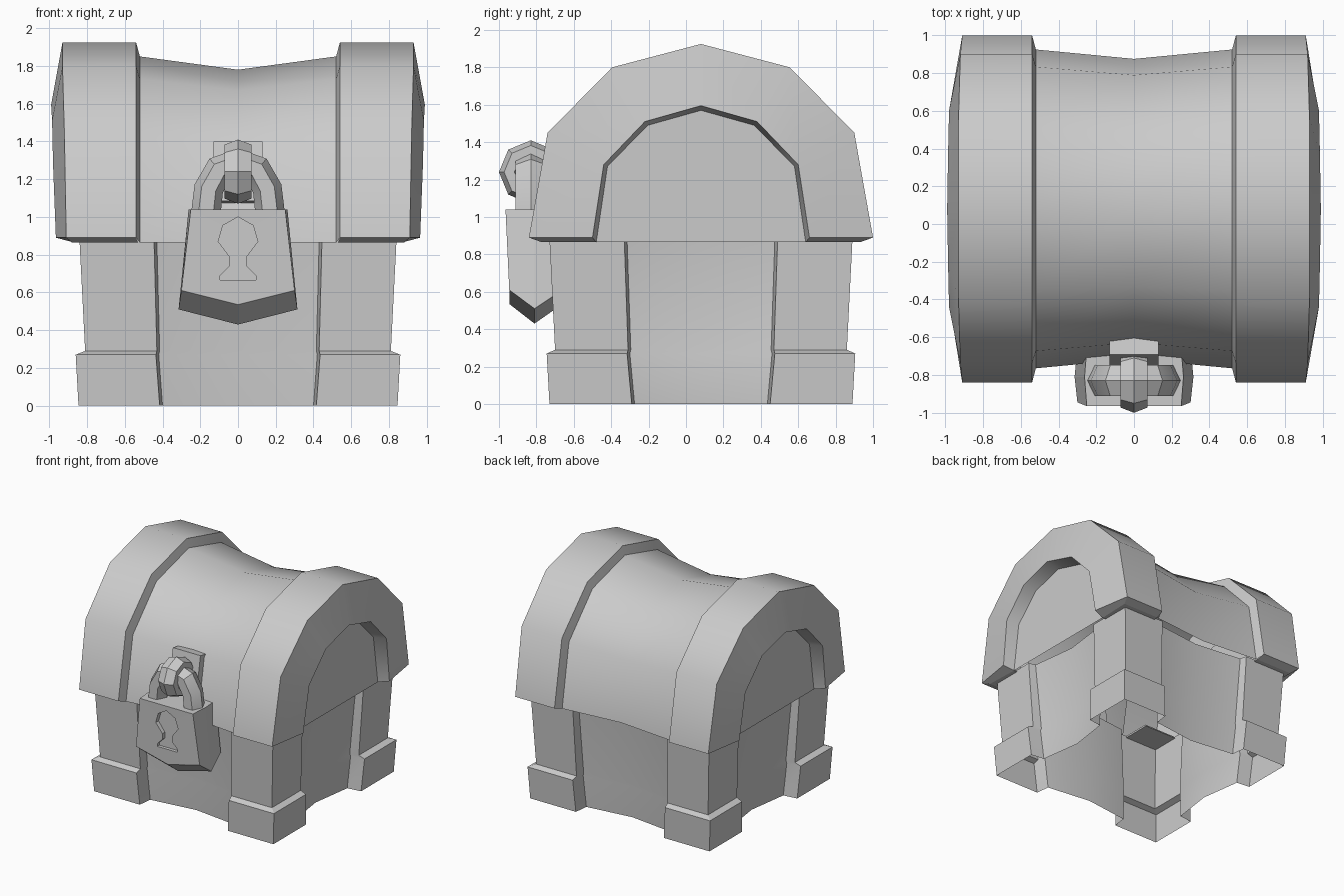
import bpy, bmesh
from math import pi, cos, sin, radians
from mathutils import Vector, Matrix

if "Cube" in bpy.data.objects:
    bpy.data.objects.remove(bpy.data.objects["Cube"], do_unlink=True)

MID = 0.08  # depth centre of the chest

grey = bpy.data.materials.new("plain grey")
grey.use_nodes = True
grey.diffuse_color = (0.6, 0.6, 0.6, 1)
grey.node_tree.nodes["Principled BSDF"].inputs["Base Color"].default_value = (0.6, 0.6, 0.6, 1)


def finish(name, bm, angle=0):
    """Turn a bmesh into a named object, smooth below the given angle."""
    bmesh.ops.recalc_face_normals(bm, faces=bm.faces)
    mesh = bpy.data.meshes.new(name)
    bm.to_mesh(mesh)
    bm.free()
    mesh.materials.append(grey)
    ob = bpy.data.objects.new(name, mesh)
    bpy.context.collection.objects.link(ob)
    if angle:
        bpy.ops.object.select_all(action='DESELECT')
        ob.select_set(True)
        bpy.context.view_layer.objects.active = ob
        bpy.ops.object.shade_smooth_by_angle(angle=radians(angle))
    return ob


def loft(name, loops, closed=True, caps=True, angle=0, ring=False):
    """Skin a row of loops that have equal point counts."""
    bm = bmesh.new()
    rows = [[bm.verts.new(p) for p in loop] for loop in loops]
    n = len(rows[0])
    pairs = list(zip(rows, rows[1:])) + ([(rows[-1], rows[0])] if ring else [])
    for a, b in pairs:
        for i in range(n if closed else n - 1):
            j = (i + 1) % n
            bm.faces.new((a[i], a[j], b[j], b[i]))
    if caps:
        bm.faces.new(rows[0])
        bm.faces.new(rows[-1])
    return finish(name, bm, angle)


# Base: open shell with corner posts, feet and bowed walls
def plan(z, hx, hy, ix, iy, recess, bow=0.05):
    wx, wy = hx - recess, hy - recess
    q = [(wx, iy - 0.015), (hx, iy), (hx, hy), (ix, hy), (ix - 0.015, wy)]
    pts = [(wx - bow, 0)] + q + [(0, wy - bow)]
    pts += [(-x, y) for x, y in reversed(q)] + [(bow - wx, 0)]
    pts += [(-x, -y) for x, y in q] + [(0, bow - wy)]
    pts += [(x, -y) for x, y in reversed(q)]
    return [(x, y + MID, z) for x, y in pts]


loft("chest_base", [
    plan(0, 0.845, 0.81, 0.415, 0.37, 0.12),
    plan(0.27, 0.86, 0.825, 0.435, 0.395, 0.12),
    plan(0.29, 0.81, 0.78, 0.43, 0.39, 0.075),
    plan(0.88, 0.84, 0.81, 0.445, 0.41, 0.06),
], caps=False, angle=20)


# Lid: arched sections from one end panel to the other
RIM = [(0.92, 0.89), (0.82, 1.45), (0.475, 1.80), (0, 1.925)]
ARCH = [(0.58, 0.89), (0.52, 1.28), (0.30, 1.51), (0, 1.595)]
PANEL = [(0.56, 0.865), (0.50, 1.27), (0.285, 1.49), (0, 1.57)]


def pinched(sy, sz):
    return [(y * sy, 0.865 + (z - 0.89) * sz) for y, z in RIM]


def section(half, xs, side):
    pts = [(side * x, -y, z) for x, (y, z) in zip(xs, half)]
    pts += [(x, -y, z) for x, y, z in reversed(pts[:-1])]
    return [(x, y + MID, z) for x, y, z in pts]


def half_lid(side):
    return [
        section(PANEL, [0.87] * 4, side),
        section(ARCH, [0.965, 0.98, 0.985, 0.99], side),
        section(RIM, [0.91, 0.92, 0.93, 0.93], side),
        section(RIM, [0.54] * 4, side),
        section(pinched(0.918, 0.952), [0.52] * 4, side),
    ]


middle = [section(pinched(0.864, 0.884), [0] * 4, 1)]
loft("chest_lid", half_lid(-1) + middle + half_lid(1)[::-1], closed=False, angle=38)

# Chamfered undersides of the lid bands
for sx, xname in ((-1, "right"), (1, "left")):
    for sy, yname in ((-1, "front"), (1, "back")):
        top = [(0.54, 0.92), (0.91, 0.92), (0.965, 0.58), (0.54, 0.58)]
        low = [(0.53, 0.85), (0.88, 0.85), (0.87, 0.56), (0.53, 0.56)]
        loft(f"band_underside_{yname}_{xname}", [
            [(sx * x, MID + sy * y, z) for x, y in pts]
            for pts, z in ((top, 0.89), (low, 0.865))])


# Padlock body: a ridge around the middle of its depth
def lock_loop(y, w_top, w_low, z_side, z_tip, lean=0):
    return [(-w_top, y, 1.04), (w_top, y, 1.04), (w_low, y + lean, z_side),
            (0, y + lean, z_tip), (-w_low, y + lean, z_side)]


lock = loft("padlock_body", [
    lock_loop(-0.965, 0.25, 0.30, 0.61, 0.535, 0.02),
    lock_loop(-0.81, 0.262, 0.315, 0.51, 0.43),
    lock_loop(-0.66, 0.25, 0.30, 0.61, 0.535)])

# Keyhole recess
key = [(0.08, 0.955), (0.105, 0.87), (0.045, 0.79), (0.045, 0.74), (0.095, 0.69), (0.095, 0.665)]
outline = [(0, 1.0)] + key + [(-x, z) for x, z in reversed(key)]
cutter = loft("keyhole_cutter", [[(x, y, z) for x, z in outline] for y in (-1.1, -0.92)])
cutter.hide_render = True
cutter.hide_viewport = True
cutter.display_type = 'WIRE'
cut = lock.modifiers.new("keyhole", 'BOOLEAN')
cut.operation = 'DIFFERENCE'
cut.solver = 'EXACT'
cut.object = cutter

# Shackle: six-sided bar bent over the padlock
path = [(0.17, 1.02), (0.155, 1.15), (0.10, 1.25), (0, 1.285)]
path += [(-x, z) for x, z in reversed(path[:-1])]
loops = []
for i, (x, z) in enumerate(path):
    a, b = path[max(i - 1, 0)], path[min(i + 1, len(path) - 1)]
    t = Vector((b[0] - a[0], 0, b[1] - a[1])).normalized()
    out = Vector((0, 1, 0)).cross(t)
    loops.append([Vector((x, -0.83, z)) + out * 0.078 * cos(k * pi / 3)
                  + Vector((0, 0.095 * sin(k * pi / 3), 0)) for k in range(6)])
loft("shackle", loops, angle=35)

# Staple ring standing out from the lid
loops = []
for s in range(8):
    a = s * pi / 4
    out = Vector((0, cos(a), sin(a)))
    loops.append([Vector((0, -0.83, 1.24)) + out * (0.115 + 0.055 * cos(k * pi / 3))
                  + Vector((0.083 * sin(k * pi / 3), 0, 0)) for k in range(6)])
loft("staple_ring", loops, caps=False, ring=True, angle=35)

# Staple plate lying on the lid front
bm = bmesh.new()
bmesh.ops.create_cube(bm, size=1, matrix=Matrix.Translation((0, -0.675, 1.235))
                      @ Matrix.Rotation(radians(-10), 4, 'X')
                      @ Matrix.Diagonal((0.26, 0.09, 0.32, 1)))
finish("staple_plate", bm)
